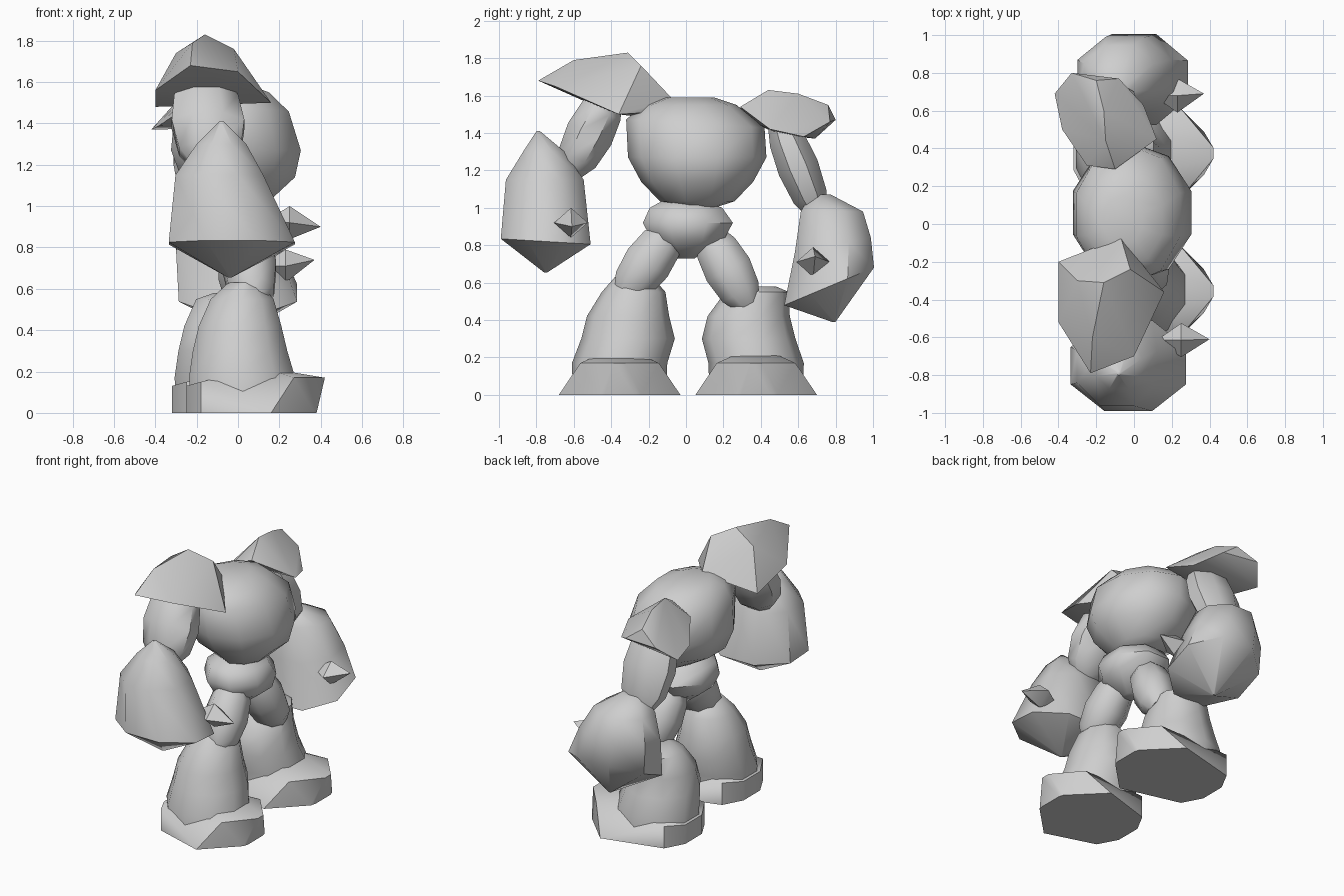
import bpy
import bmesh
from math import cos, sin, pi, radians
from mathutils import Vector

default_cube = bpy.data.objects.get("Cube")
if default_cube:
    bpy.data.objects.remove(default_cube, do_unlink=True)

# One plain stone colour for the whole figure
stone = bpy.data.materials.new("stone_grey")
stone.use_nodes = True
STONE_COLOUR = (.62, .62, .62, 1)
stone.diffuse_color = STONE_COLOUR
shader = next(n for n in stone.node_tree.nodes if n.type == "BSDF_PRINCIPLED")
shader.inputs["Base Color"].default_value = STONE_COLOUR
shader.inputs["Roughness"].default_value = .9


def finish(name, bm, angle=48):
    """Turn a bmesh into a named, smooth-shaded stone object."""
    bmesh.ops.recalc_face_normals(bm, faces=bm.faces[:])
    mesh = bpy.data.meshes.new(name)
    bm.to_mesh(mesh)
    bm.free()
    mesh.materials.append(stone)
    obj = bpy.data.objects.new(name, mesh)
    bpy.context.collection.objects.link(obj)
    bpy.ops.object.select_all(action="DESELECT")
    obj.select_set(True)
    bpy.context.view_layer.objects.active = obj
    bpy.ops.object.shade_smooth_by_angle(angle=radians(angle))
    return obj


def skin(name, sections, sides):
    """Skin closed sections, each given as centre and two half-axis vectors."""
    bm = bmesh.new()
    loops = []
    for centre, u, v in sections:
        angles = [2 * pi * (i + .5) / sides for i in range(sides)]
        loops.append([bm.verts.new(centre + u * cos(a) + v * sin(a)) for a in angles])
    for low, high in zip(loops, loops[1:]):
        for i in range(sides):
            j = (i + 1) % sides
            bm.faces.new((low[i], low[j], high[j], high[i]))
    bm.faces.new(loops[0])
    bm.faces.new(loops[-1])
    return finish(name, bm)


def stack(name, rings, sides=8):
    """Stack oval rings: x, y, z, half width, half depth, slope along y."""
    sections = []
    for x, y, z, half_x, half_y, slope in rings:
        u = Vector((half_x, 0, 0))
        v = Vector((0, half_y, half_y * slope))
        sections.append((Vector((x, y, z)), u, v))
    return skin(name, sections, sides)


def limb(name, start, end, width, depth):
    """A rounded boulder-like limb segment between two joints."""
    start, end = Vector(start), Vector(end)
    u = Vector((1, 0, 0))
    v = (end - start).cross(u).normalized()
    profile = [(0, .6), (.2, .88), (.5, 1), (.82, .85), (1, .5)]
    sections = [(start.lerp(end, t), u * width * s, v * depth * s) for t, s in profile]
    return skin(name, sections, 8)


def chiselled(name, points):
    """A chiselled block: the convex hull of its corner points."""
    bm = bmesh.new()
    verts = [bm.verts.new(p) for p in points]
    result = bmesh.ops.convex_hull(bm, input=verts)
    spare = [g for g in result["geom_interior"] if isinstance(g, bmesh.types.BMVert)]
    bmesh.ops.delete(bm, geom=spare, context="VERTS")
    return finish(name, bm, 42)


def thumb(name, base, tip):
    """A four-sided spike pointing forward, rooted in the fist."""
    base, tip = Vector(base), Vector(tip)
    corners = [base + Vector((0, .09 * cos(k * pi / 2), .08 * sin(k * pi / 2)))
               for k in range(4)]
    return chiselled(name, corners + [tip, base - Vector((.13, 0, 0))])


def leg(side, foot_y, shin_y, top_y, back, knee):
    """A bell-shaped shin standing on a broad three-toed foot."""
    stack("shin_" + side, [
        (back + .28, foot_y, .01, .27, .25, 0),
        (back + .27, foot_y, .17, .27, .255, 0),
        (back + .26, shin_y, .3, .24, .25, 0),
        (back + .26, shin_y, .42, .21, .22, 0),
        (back + .27, top_y, .55, .16, .17, 0),
        (back + .28, top_y, knee, .08, .1, 0)], 10)
    half = [(.16, .325, 0), (.37, .115, 0), (.38, .08, 0), (.27, .21, .17),
            (.42, .03, .17), (back + .07, .22, 0), (back, .09, 0),
            (back, .09, .13), (back + .07, .22, .15), (.12, .1, .22)]
    chiselled("foot_" + side, [(x, foot_y + s * y, z) for x, y, z in half for s in (-1, 1)])


# Body
stack("torso", [
    (.06, .06, 1, .07, .09, 0),
    (.03, .06, 1.035, .14, .2, 0),
    (0, .06, 1.14, .29, .3, 0),
    (-.01, .06, 1.27, .33, .37, 0),
    (-.03, .05, 1.45, .29, .37, -.06),
    (-.05, .02, 1.55, .21, .25, 0),
    (-.06, .02, 1.59, .11, .13, 0)], 10)

stack("hips", [
    (.02, 0, .73, .05, .05, 0),
    (.02, .01, .83, .19, .21, 0),
    (.01, .01, .92, .22, .26, 0),
    (0, 0, 1, .19, .21, 0),
    (0, -.02, 1.05, .08, .09, 0)])

# Legs
limb("thigh_right", (.04, -.08, .88), (.07, -.33, .53), .14, .14)
limb("thigh_left", (.01, .12, .86), (.06, .33, .48), .14, .14)
leg("right", -.355, -.31, -.28, -.25, .63)
leg("left", .375, .335, .38, -.32, .58)

# Arms
limb("upper_arm_right", (-.16, -.41, 1.6), (-.13, -.62, 1.19), .19, .14)
limb("upper_arm_left", (-.15, .5, 1.46), (-.14, .7, .97), .18, .12)

stack("forearm_right", [
    (-.08, -.79, 1.41, .01, .01, 0),
    (-.08, -.76, 1.3, .13, .12, 0),
    (-.09, -.755, 1.15, .23, .225, 0),
    (-.03, -.75, .82, .33, .26, -.06),
    (-.04, -.75, .655, .01, .01, 0)])
stack("forearm_left", [
    (-.1, .72, 1.07, .07, .06, 0),
    (-.08, .78, .98, .2, .18, 0),
    (-.05, .785, .8, .27, .22, .2),
    (0, .765, .58, .31, .26, .42),
    (.02, .79, .39, .01, .01, 0)])
thumb("thumb_right", (.25, -.615, .92), (.4, -.61, .9))
thumb("thumb_left", (.23, .68, .71), (.37, .69, .74))

# Shoulder caps
chiselled("shoulder_right", [
    (-.16, -.31, 1.83), (-.02, -.24, 1.76), (-.3, -.3, 1.74), (-.22, -.6, 1.79),
    (.16, -.36, 1.5), (-.07, -.07, 1.58), (-.4, -.2, 1.48), (-.4, -.52, 1.56),
    (-.23, -.79, 1.68), (0, -.7, 1.65), (.02, -.2, 1.51)])
chiselled("shoulder_left", [
    (-.15, .44, 1.63), (-.16, .6, 1.61), (-.2, .76, 1.55), (-.42, .69, 1.37),
    (-.38, .5, 1.39), (-.25, .31, 1.48), (-.1, .29, 1.54), (.12, .45, 1.42),
    (.05, .63, 1.38), (-.08, .77, 1.46), (-.33, .8, 1.47)])
